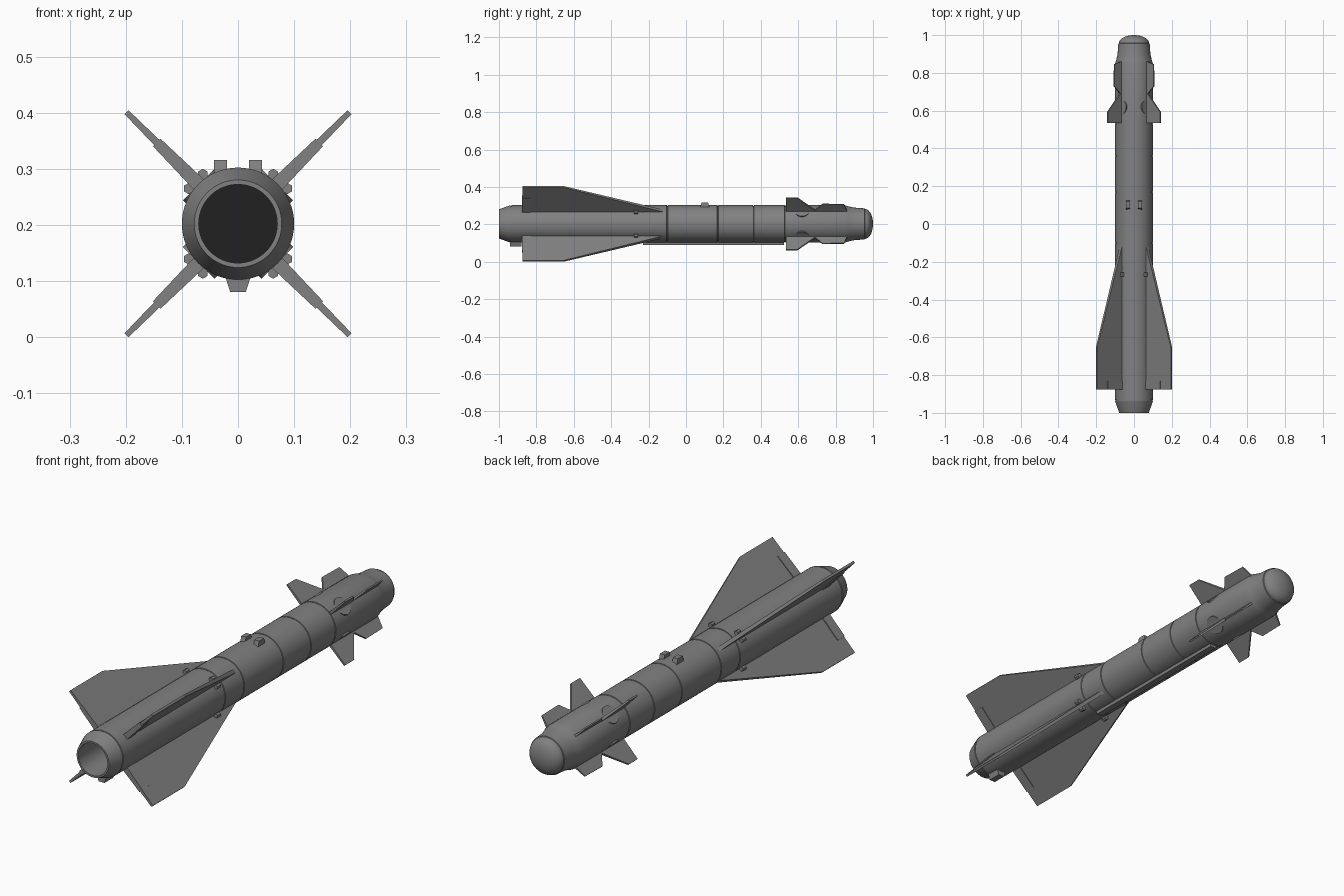
import bpy, bmesh, math
from mathutils import Vector, Matrix

if "Cube" in bpy.data.objects:
    bpy.data.objects.remove(bpy.data.objects["Cube"])

ZC, R = 0.2025, 0.1          # axis height and body radius


def material(name, v):
    m = bpy.data.materials.new(name)
    m.diffuse_color = (v, v, v, 1)
    m.use_nodes = True
    m.node_tree.nodes["Principled BSDF"].inputs["Base Color"].default_value = m.diffuse_color
    return m


GREY = material("body grey", 0.22)
DARK = material("nozzle black", 0.015)


def finish(name, bm, mats=(GREY,), smooth=False):
    bmesh.ops.recalc_face_normals(bm, faces=bm.faces[:])
    me = bpy.data.meshes.new(name)
    bm.to_mesh(me)
    bm.free()
    ob = bpy.data.objects.new(name, me)
    bpy.context.collection.objects.link(ob)
    for m in mats:
        me.materials.append(m)
    if smooth:
        bpy.ops.object.select_all(action='DESELECT')
        ob.select_set(True)
        bpy.context.view_layer.objects.active = ob
        bpy.ops.object.shade_smooth_by_angle(angle=math.radians(25))
    return ob


def hull(bm, points):
    """Convex solid around the given points."""
    vs = [bm.verts.new(p) for p in points]
    bmesh.ops.convex_hull(bm, input=vs)


def frame(angle):
    """Outward direction and sideways normal at an angle around the body."""
    d = Vector((math.cos(angle), 0, math.sin(angle)))
    n = Vector((-math.sin(angle), 0, math.cos(angle)))
    return d, n


CENTRE = Vector((0, 0, ZC))
DIAGONALS = [math.radians(a) for a in (45, 135, 225, 315)]


def fins(name, outline, t_root, t_tip):
    """Four diagonal fins; outline is (y, radius), thickness tapers outward."""
    bm = bmesh.new()
    lo, hi = min(p[1] for p in outline), max(p[1] for p in outline)
    for a in DIAGONALS:
        d, n = frame(a)
        sides = []
        for s in (-0.5, 0.5):
            ring = []
            for y, r in outline:
                t = t_root + (t_tip - t_root) * (r - lo) / (hi - lo)
                ring.append(bm.verts.new(CENTRE + d * r + n * (s * t) + Vector((0, y, 0))))
            sides.append(ring)
        p, q = sides
        bm.faces.new(p)
        bm.faces.new(q[::-1])
        for i in range(len(p)):
            j = (i + 1) % len(p)
            bm.faces.new((p[i], p[j], q[j], q[i]))
    return finish(name, bm)


def block(bm, x, y0, y1, z0, z1, half_base, half_end, dy=0.0):
    """Tapered block from z0 (at the body) to z1 (outer end)."""
    hull(bm, [(x + s * h, y, z)
              for h, z, e in ((half_base, z0, 0), (half_end, z1, dy))
              for s in (-1, 1) for y in (y0 + e, y1 - e)])


# body: lathed profile (y, radius) from nozzle floor to nose tip, with seams
profile = [(-0.70, 0), (-0.70, 0.070), (-1.0, 0.070), (-1.0, 0.078), (-0.945, 0.098)]
for s in (-0.935, -0.23, -0.10, 0.17, 0.36, 0.53):
    profile += [(s - 0.003, R), (s - 0.002, R - 0.003), (s + 0.002, R - 0.003), (s + 0.003, R)]
profile += [(0.85, R), (0.868, 0.094), (0.90, 0.087), (0.955, 0.083), (0.957, 0.080)]
for i in range(1, 10):
    a = math.radians(10 * i)
    profile.append((0.957 + 0.043 * math.sin(a), 0.080 * math.cos(a) if i < 9 else 0))
bm = bmesh.new()
vs = [bm.verts.new((r, y, ZC)) for y, r in profile]
es = [bm.edges.new(e) for e in zip(vs, vs[1:])]
bmesh.ops.spin(bm, geom=vs + es, cent=CENTRE, axis=(0, 1, 0), angle=math.tau, steps=64)
bmesh.ops.remove_doubles(bm, verts=bm.verts[:], dist=1e-5)
for f in bm.faces:
    if all(abs(v.co.y + 0.70) < 1e-4 for v in f.verts):
        f.material_index = 1          # nozzle floor
finish("body", bm, (GREY, DARK), True)

# tail wings, hinge blocks on their trailing edge, and the two nose fin sets
fins("tail_wings", [(-0.10, 0.092), (-0.655, 0.281), (-0.875, 0.281), (-0.875, 0.092)], 0.018, 0.010)
fins("wing_hinge_blocks", [(-0.83, 0.092), (-0.83, 0.205), (-0.877, 0.205), (-0.877, 0.092)], 0.026, 0.019)
fins("control_fins", [(0.69, 0.104), (0.595, 0.197), (0.535, 0.197), (0.535, 0.09), (0.69, 0.09)], 0.012, 0.007)
fins("nose_fins", [(0.865, 0.085), (0.845, 0.148), (0.73, 0.150), (0.69, 0.105), (0.69, 0.085)], 0.010, 0.006)

# round pivot discs under the control fins
bm = bmesh.new()
for a in DIAGONALS:
    d, n = frame(a)
    rot = d.to_track_quat('Z', 'Y').to_matrix().to_4x4()
    pos = Matrix.Translation(CENTRE + d * 0.089 + Vector((0, 0.62, 0)))
    bmesh.ops.create_cone(bm, cap_ends=True, segments=32, radius1=0.04, radius2=0.04,
                          depth=0.02, matrix=pos @ rot)
finish("fin_pivot_discs", bm, smooth=True)

# small six-sided studs either side of each tail wing
bm = bmesh.new()
for a in DIAGONALS:
    for off in (-1, 1):
        d, n = frame(a + off * math.radians(9.5))
        pos = Matrix.Translation(CENTRE + d * 0.108 + Vector((0, -0.267, 0)))
        bmesh.ops.create_cone(bm, cap_ends=True, segments=6, radius1=0.010, radius2=0.010,
                              depth=0.022, matrix=pos @ Matrix.Rotation(math.pi / 2, 4, 'X'))
finish("wing_studs", bm)

# hanger lugs on top
bm = bmesh.new()
for x in (-0.0315, 0.0315):
    block(bm, x, 0.075, 0.127, ZC + 0.085, 0.316, 0.0115, 0.0115, 0.009)
finish("hanger_lugs", bm)

# cable rail and tail block underneath
bm = bmesh.new()
block(bm, 0, -0.23, 0.525, ZC - 0.09, 0.091, 0.018, 0.014)
finish("belly_rail", bm)
bm = bmesh.new()
block(bm, 0, -0.94, -0.88, ZC - 0.09, 0.081, 0.024, 0.014)
finish("tail_block", bm)
